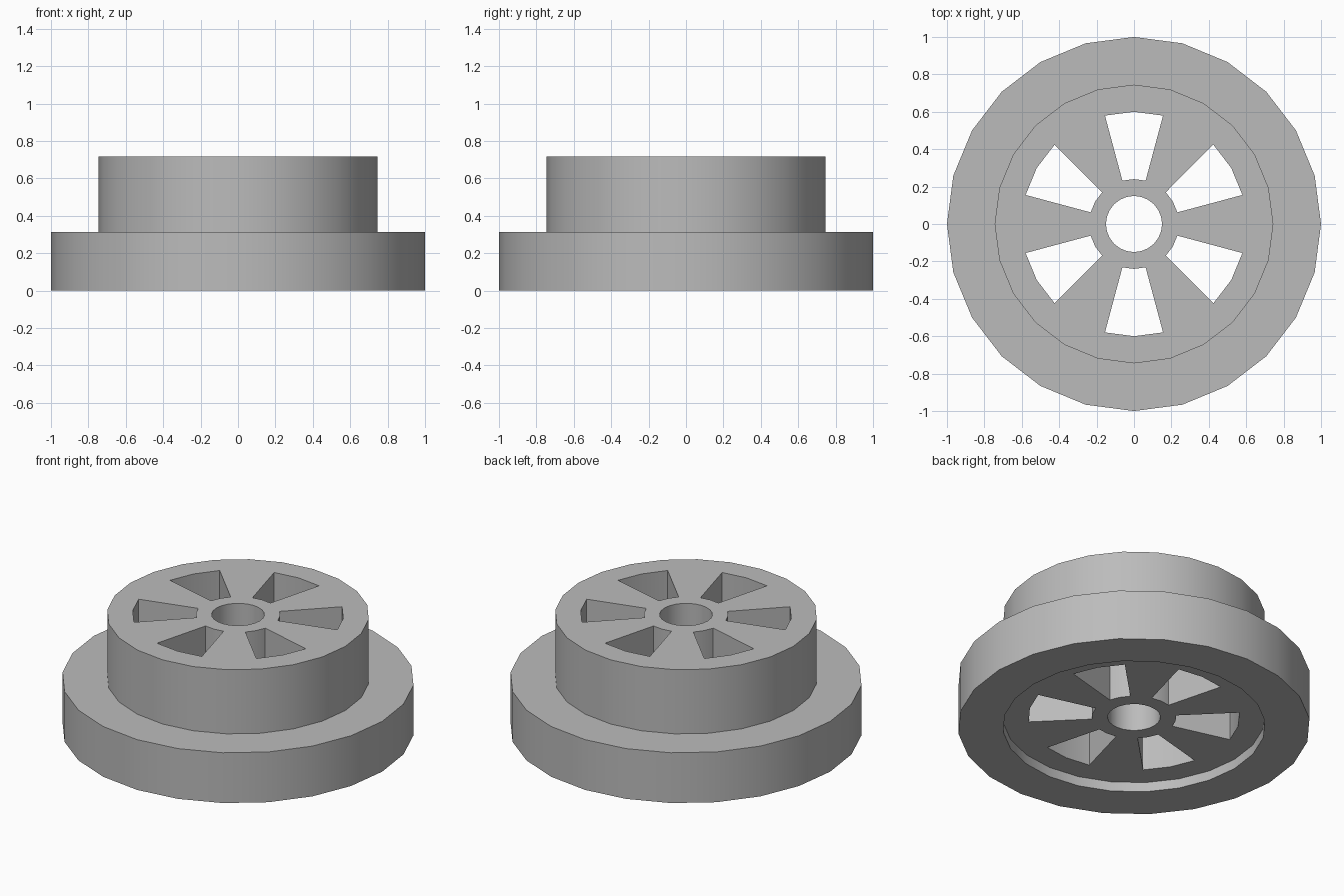
import bpy
import bmesh
from math import cos, sin, radians, tau

SIDES = 24

if "Cube" in bpy.data.objects:
    bpy.data.objects.remove(bpy.data.objects["Cube"], do_unlink=True)

grey = bpy.data.materials.new("plain grey")
grey.use_nodes = True
colour = (0.5, 0.5, 0.5, 1)
grey.diffuse_color = colour
grey.node_tree.nodes["Principled BSDF"].inputs["Base Color"].default_value = colour


def ring_part(name, radii, bottom, top, is_open=lambda band, step: False):
    """Concentric flat bands, with open cells left out, extruded upwards."""
    bm = bmesh.new()
    rings = [[bm.verts.new((r * cos(tau * k / SIDES), r * sin(tau * k / SIDES), bottom))
              for k in range(SIDES)] for r in radii]
    for band, (inner, outer) in enumerate(zip(rings, rings[1:])):
        for k in range(SIDES):
            if not is_open(band, k):
                n = (k + 1) % SIDES
                bm.faces.new((inner[k], outer[k], outer[n], inner[n]))
    # Keep the lower faces and raise a copy to close the solid
    result = bmesh.ops.extrude_face_region(bm, geom=bm.faces[:], use_keep_orig=True)
    raised = [g for g in result["geom"] if isinstance(g, bmesh.types.BMVert)]
    bmesh.ops.translate(bm, verts=raised, vec=(0, 0, top - bottom))
    bmesh.ops.recalc_face_normals(bm, faces=bm.faces[:])
    mesh = bpy.data.meshes.new(name)
    bm.to_mesh(mesh)
    bm.free()
    mesh.materials.append(grey)
    obj = bpy.data.objects.new(name, mesh)
    bpy.context.collection.objects.link(obj)
    bpy.ops.object.select_all(action="DESELECT")
    obj.select_set(True)
    bpy.context.view_layer.objects.active = obj
    bpy.ops.object.shade_smooth_by_angle(angle=radians(30))
    return obj


# Wide rim at the base
ring_part("outer_rim", (0.745, 1.0), 0, 0.315)

# Raised hub with a centre bore and six wedge windows between spokes
ring_part("spoked_hub", (0.15, 0.24, 0.6, 0.745), 0.06, 0.717,
          lambda band, step: band == 1 and step % 4 in (1, 2))
